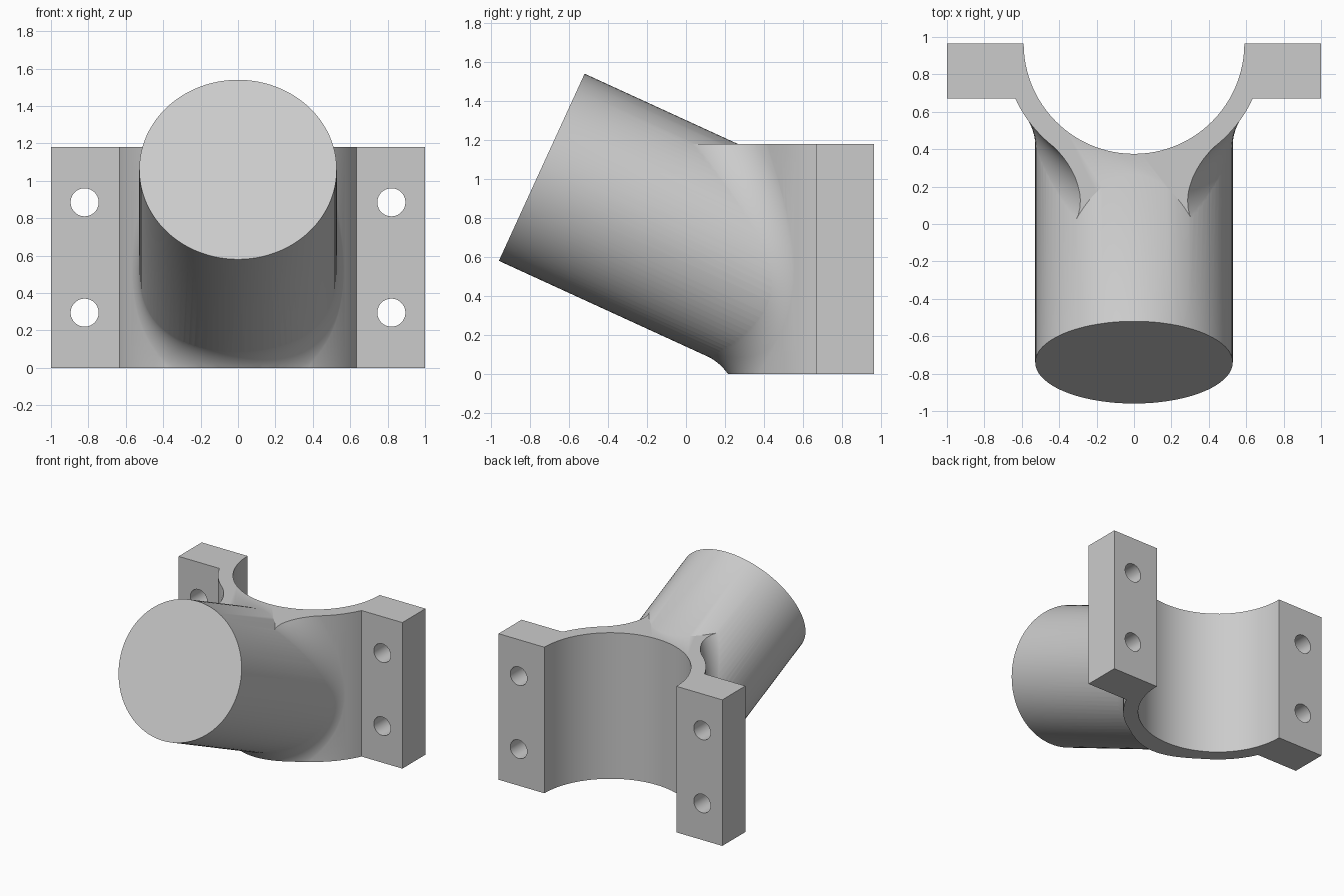
import bpy, bmesh
from math import sin, cos, pi, sqrt, asin, atan2
from mathutils import Vector, Matrix

cube = bpy.data.objects.get("Cube")
if cube:
    bpy.data.objects.remove(cube)

HEIGHT, BACK, FLANGE_FRONT = 1.18, 0.965, 0.67
BORE, SHELL, TUBE, FILLET = 0.59, 0.70, 0.528, 0.28
SEG = 96
TUBE_START = Vector((0, -0.74, 1.06))
AXIS = Vector((0, 0.96, -0.44)).normalized()
TUBE_UP = Vector((0, -AXIS.z, AXIS.y))
SIDE = Vector((1, 0, 0))

grey = bpy.data.materials.new("light grey")
grey.use_nodes = True
colour = (0.6, 0.6, 0.6, 1)
grey.diffuse_color = colour
grey.node_tree.nodes["Principled BSDF"].inputs["Base Color"].default_value = colour


def solid(name, rings, closed=False):
    """Skin a list of equal rings; cap the ends unless the sweep is closed."""
    bm = bmesh.new()
    loops = [[bm.verts.new(p) for p in ring] for ring in rings]
    n = len(loops[0])
    pairs = list(zip(loops, loops[1:]))
    if closed:
        pairs.append((loops[-1], loops[0]))
    else:
        bm.faces.new(loops[0])
        bm.faces.new(loops[-1])
    for a, b in pairs:
        for i in range(n):
            j = (i + 1) % n
            bm.faces.new((a[i], a[j], b[j], b[i]))
    bmesh.ops.recalc_face_normals(bm, faces=bm.faces)
    mesh = bpy.data.meshes.new(name)
    bm.to_mesh(mesh)
    bm.free()
    mesh.materials.append(grey)
    obj = bpy.data.objects.new(name, mesh)
    bpy.context.collection.objects.link(obj)
    return obj


def cylinder(name, start, axis, u, v, radius, length, seg=SEG):
    ring = [start + radius * (cos(2 * pi * i / seg) * u + sin(2 * pi * i / seg) * v)
            for i in range(seg)]
    return solid(name, [ring, [p + axis * length for p in ring]])


def box(name, z0, z1):
    ring = [(-3, -3), (3, -3), (3, 3), (-3, 3)]
    return solid(name, [[(x, y, z) for x, y in ring] for z in (z0, z1)])


def combine(target, other, operation):
    mod = target.modifiers.new("boolean", 'BOOLEAN')
    mod.operation, mod.solver, mod.object = operation, 'EXACT', other
    bpy.context.view_layer.objects.active = target
    bpy.ops.object.modifier_apply(modifier=mod.name)
    bpy.data.objects.remove(other)


def on_tube(t, radius, shell_radius):
    """Point at tube angle t and radius that lies shell_radius from the bore axis."""
    p = TUBE_START + radius * (cos(t) * SIDE + sin(t) * TUBE_UP)
    y = BACK - sqrt(shell_radius ** 2 - p.x ** 2)
    return p + AXIS * ((y - p.y) / AXIS.y)


# Half-round saddle with two bolting flanges
a = asin((BACK - FLANGE_FRONT) / SHELL)
outline = [(-1, BACK), (-1, FLANGE_FRONT)]
for i in range(65):
    t = pi + a + (pi - 2 * a) * i / 64
    outline.append((SHELL * cos(t), BACK + SHELL * sin(t)))
outline += [(1, FLANGE_FRONT), (1, BACK)]
saddle = solid("pipe_saddle", [[(x, y, z) for x, y in outline] for z in (-0.3, 1.6)])

# Rolling-ball fillet between the branch tube and the saddle
rings = []
for i in range(SEG):
    t = 2 * pi * i / SEG
    centre = on_tube(t, TUBE + FILLET, SHELL + FILLET)
    to_tube = -(cos(t) * SIDE + sin(t) * TUBE_UP)
    to_shell = Vector((-centre.x, BACK - centre.y, 0)).normalized()
    r = FILLET + 0.001
    ring = [centre + r * to_tube.slerp(to_shell, k / 12) for k in range(13)]
    ring += [ring[-1] + to_shell * 0.04, on_tube(t, TUBE - 0.04, SHELL - 0.04),
             ring[0] + to_tube * 0.04]
    rings.append(ring)
combine(saddle, solid("fillet", rings, closed=True), 'UNION')
combine(saddle, box("top_cutter", HEIGHT, 4), 'DIFFERENCE')

# Slanted branch tube
tube = cylinder("branch_tube", TUBE_START, AXIS, SIDE, TUBE_UP, TUBE, 1.65)
combine(saddle, tube, 'UNION')

# Flat base, bore and bolt holes
X, Y, Z = Vector((1, 0, 0)), Vector((0, 1, 0)), Vector((0, 0, 1))
combine(saddle, box("base_cutter", -4, 0), 'DIFFERENCE')
combine(saddle, cylinder("bore_cutter", Vector((0, BACK, -1)), Z, X, Y, BORE, 4), 'DIFFERENCE')
for x in (-0.82, 0.82):
    for z in (0.295, 0.885):
        hole = cylinder("hole_cutter", Vector((x, 0.5, z)), Y, X, Z, 0.075, 0.7, 40)
        combine(saddle, hole, 'DIFFERENCE')

# Clean up and shade
bm = bmesh.new()
bm.from_mesh(saddle.data)
bmesh.ops.remove_doubles(bm, verts=bm.verts, dist=0.0005)
bm.to_mesh(saddle.data)
bm.free()
bpy.ops.object.select_all(action='DESELECT')
saddle.select_set(True)
bpy.context.view_layer.objects.active = saddle
bpy.ops.object.shade_smooth_by_angle(angle=pi / 6)
